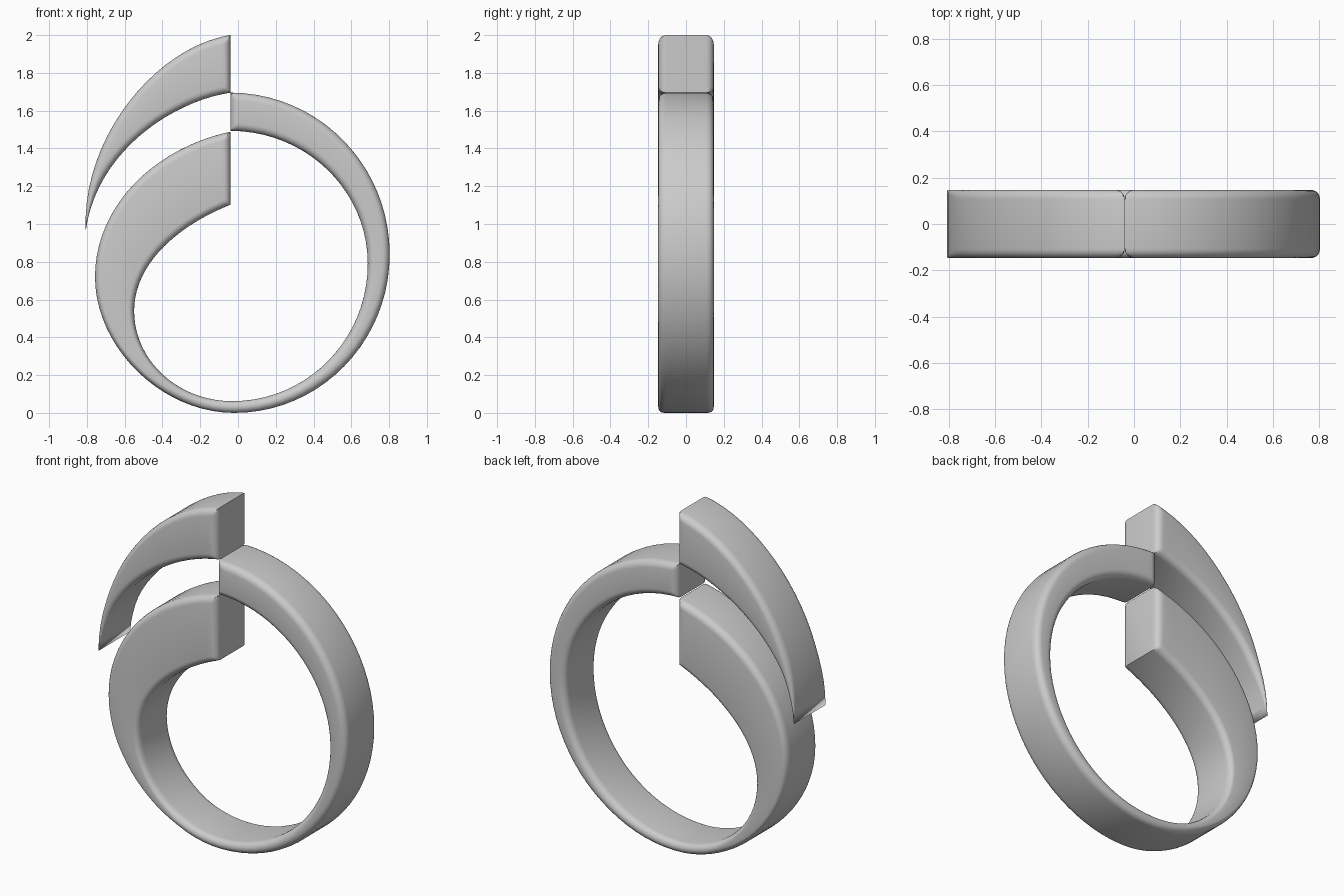
import bpy, bmesh, math
from mathutils import Vector

if "Cube" in bpy.data.objects:
    bpy.data.objects.remove(bpy.data.objects["Cube"])

HALF_DEPTH = 0.147
ROUND = 0.04
END_X = -0.04      # plane of the flat cut ends
ARC_STEPS = 5

metal = bpy.data.materials.new("grey metal")
metal.use_nodes = True
grey = (0.6, 0.6, 0.6, 1)
metal.diffuse_color = grey
metal.node_tree.nodes["Principled BSDF"].inputs["Base Color"].default_value = grey


def bezier(p, t):
    a, b, c, d = (Vector(q) for q in p)
    s = 1 - t
    return a * s**3 + b * (3 * s * s * t) + c * (3 * s * t * t) + d * t**3


def quarter(start, end, leaves_flat, k=0.552):
    """Elliptical quarter whose start tangent is horizontal or vertical."""
    (x0, z0), (x1, z1) = start, end
    if leaves_flat:
        return start, (x0 + (x1 - x0) * k, z0), (x1, z1 + (z0 - z1) * k), end
    return start, (x0, z0 + (z1 - z0) * k), (x1 + (x0 - x1) * k, z1), end


def sample(curves, cut_start, cut_end, steps=20):
    """Parameters along the whole path, packed closely at the cut ends."""
    n = len(curves)
    ts = [i / steps for i in range(steps * n + 1)]
    fine = [0.033 * (1 - math.cos(i * math.pi / 10)) for i in range(1, 6)]
    if cut_start:
        ts += fine
    if cut_end:
        ts += [n - f for f in fine]
    return sorted(ts)


def at(curves, t):
    i = min(int(t), len(curves) - 1)
    return bezier(curves[i], t - i)


def rounded_depth(d, r):
    d = min(max(d, 0), r)
    return HALF_DEPTH - r + math.sqrt(max(r * r - (r - d)**2, 0))


def sweep(name, outer, inner, cut_start, cut_end):
    """Loft rounded rectangles between an outer and an inner path."""
    bm = bmesh.new()
    rings = []
    n = len(outer)
    for t in sample(outer, cut_start, cut_end):
        o, i = at(outer, t), at(inner, t)
        width = (o - i).length
        r = min(ROUND, width / 2)
        near_end = (cut_start and t < 0.15) or (cut_end and t > n - 0.15)
        insets = [r * (1 - math.cos(k * math.pi / 2 / ARC_STEPS)) for k in range(ARC_STEPS + 1)]
        across = insets + [width - d for d in reversed(insets)]
        side = []
        for d in across:
            p = o.lerp(i, d / width) if width > 1e-6 else o
            gap = min(d, width - d)
            if near_end:
                gap = min(gap, abs(p.x - END_X))
            side.append((p.x, rounded_depth(gap, r), p.y))
        ring = side + [(x, -y, z) for x, y, z in reversed(side)]
        rings.append([bm.verts.new(c) for c in ring])
    for a, b in zip(rings, rings[1:]):
        for k in range(len(a)):
            m = (k + 1) % len(a)
            bm.faces.new((a[k], a[m], b[m], b[k]))
    bm.faces.new(rings[0])
    bm.faces.new(rings[-1])
    bmesh.ops.remove_doubles(bm, verts=bm.verts, dist=0.0002)
    bmesh.ops.recalc_face_normals(bm, faces=bm.faces)
    mesh = bpy.data.meshes.new(name)
    bm.to_mesh(mesh)
    bm.free()
    mesh.materials.append(metal)
    obj = bpy.data.objects.new(name, mesh)
    bpy.context.collection.objects.link(obj)
    bpy.ops.object.select_all(action='DESELECT')
    obj.select_set(True)
    bpy.context.view_layer.objects.active = obj
    bpy.ops.object.shade_smooth_by_angle(angle=math.radians(35))
    return obj


# Ring band: from the narrow top end clockwise round to the broad inner end
band_outer = [
    quarter((END_X, 1.695), (0.803, 0.84), True),
    quarter((0.803, 0.84), (-0.02, 0), False),
    quarter((-0.02, 0), (-0.757, 0.72), True, 0.52),
    ((-0.757, 0.72), (-0.757, 1.11), (-0.42, 1.41), (END_X, 1.488)),
]
band_inner = [
    quarter((END_X, 1.493), (0.687, 0.79), True),
    quarter((0.687, 0.79), (-0.03, 0.062), False),
    quarter((-0.03, 0.062), (-0.55, 0.54), True),
    ((-0.55, 0.54), (-0.55, 0.8), (-0.3, 1.0), (END_X, 1.102)),
]
sweep("ring_band", band_outer, band_inner, True, True)

# Upper blade: broad cut end tapering to a sharp tip
tip = (-0.806, 0.965)
blade_outer = [((END_X, 2.0), (-0.43, 1.94), (-0.83, 1.46), tip)]
blade_inner = [((END_X, 1.695), (-0.35, 1.65), (-0.75, 1.38), tip)]
sweep("upper_blade", blade_outer, blade_inner, True, False)
